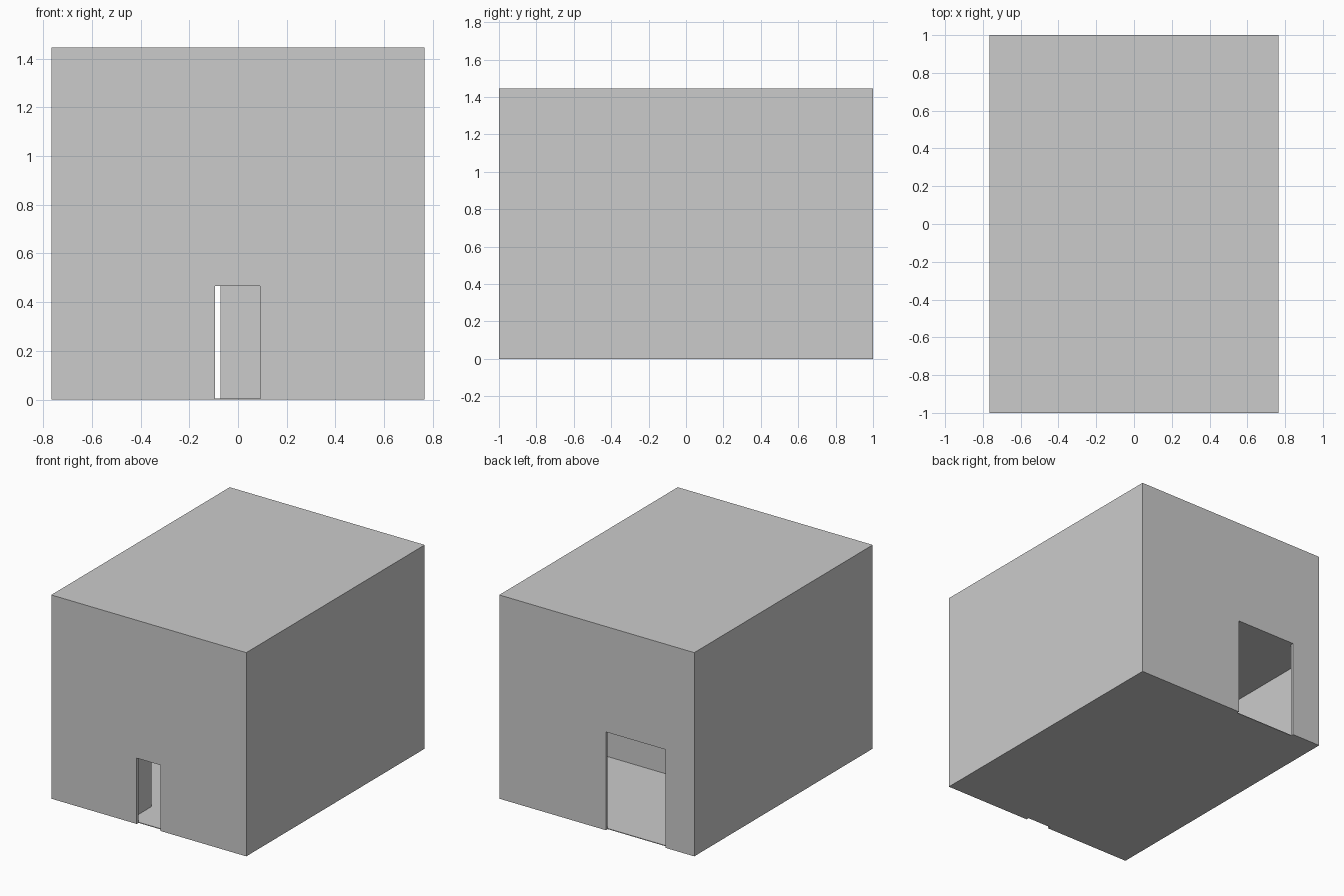
import bpy, bmesh

if "Cube" in bpy.data.objects:
    bpy.data.objects.remove(bpy.data.objects["Cube"])

W, D, H, T, F = 0.765, 1.0, 1.445, 0.02, 0.005   # half width, half depth, height, wall, floor
STOREY = 0.70                                    # underside of the upper floor


def make(name, bm):
    bmesh.ops.recalc_face_normals(bm, faces=bm.faces[:])
    me = bpy.data.meshes.new(name)
    bm.to_mesh(me)
    bm.free()
    ob = bpy.data.objects.new(name, me)
    bpy.context.collection.objects.link(ob)
    return ob


def box(name, x0, x1, y0, y1, z0, z1):
    bm = bmesh.new()
    for v in bmesh.ops.create_cube(bm, size=1)["verts"]:
        v.co.x = x1 if v.co.x > 0 else x0
        v.co.y = y1 if v.co.y > 0 else y0
        v.co.z = z1 if v.co.z > 0 else z0
    return make(name, bm)


def cut(target, cutter):
    cutter.hide_render = True
    cutter.hide_set(True)
    m = target.modifiers.new(cutter.name, 'BOOLEAN')
    m.operation = 'DIFFERENCE'
    m.solver = 'EXACT'
    m.object = cutter


def partition(name, along_x, pos, a, b, d0, d1, door_top):
    """Inner wall with a doorway, as a notched profile pushed out by the wall thickness."""
    pts = [(a, F), (d0, F), (d0, door_top), (d1, door_top),
           (d1, F), (b, F), (b, STOREY), (a, STOREY)]
    bm = bmesh.new()
    face = bm.faces.new([bm.verts.new((u, pos, z) if along_x else (pos, u, z)) for u, z in pts])
    ext = bmesh.ops.extrude_face_region(bm, geom=[face])
    step = (0, T, 0) if along_x else (T, 0, 0)
    bmesh.ops.translate(bm, vec=step,
                        verts=[g for g in ext["geom"] if isinstance(g, bmesh.types.BMVert)])
    return make(name, bm)


# Outer shell, hollowed, with a front door and a wide back door
shell = box("outer_shell", -W, W, -D, D, 0, H)
cut(shell, box("room_cutter", -W + T, W - T, -D + T, D - T, F, H - T))
cut(shell, box("front_door_cutter", -0.095, 0.091, -D - 0.1, -D + T, -0.1, 0.467))
cut(shell, box("back_door_cutter", -0.54, -0.071, D - T, D + 0.1, -0.1, 0.697))

# Upper floor slab
box("upper_floor", -W + T, W - T, -D + T, D - T, STOREY, STOREY + T)

# Cross wall and hallway walls, each with a doorway
partition("cross_wall", True, 0.065, -W + T, W - T, -0.095, 0.091, 0.467)
for side, x in (("left", -0.162 - T), ("right", 0.162)):
    partition("hall_wall_" + side, False, x, -D + T, 0.065, -0.74, -0.555, 0.467)

# Bake the cuts and drop the cutters
bpy.context.view_layer.update()
dg = bpy.context.evaluated_depsgraph_get()
baked = bpy.data.meshes.new_from_object(shell.evaluated_get(dg))
cutters = [m.object for m in shell.modifiers]
shell.modifiers.clear()
shell.data = baked
for c in cutters:
    bpy.data.objects.remove(c)
